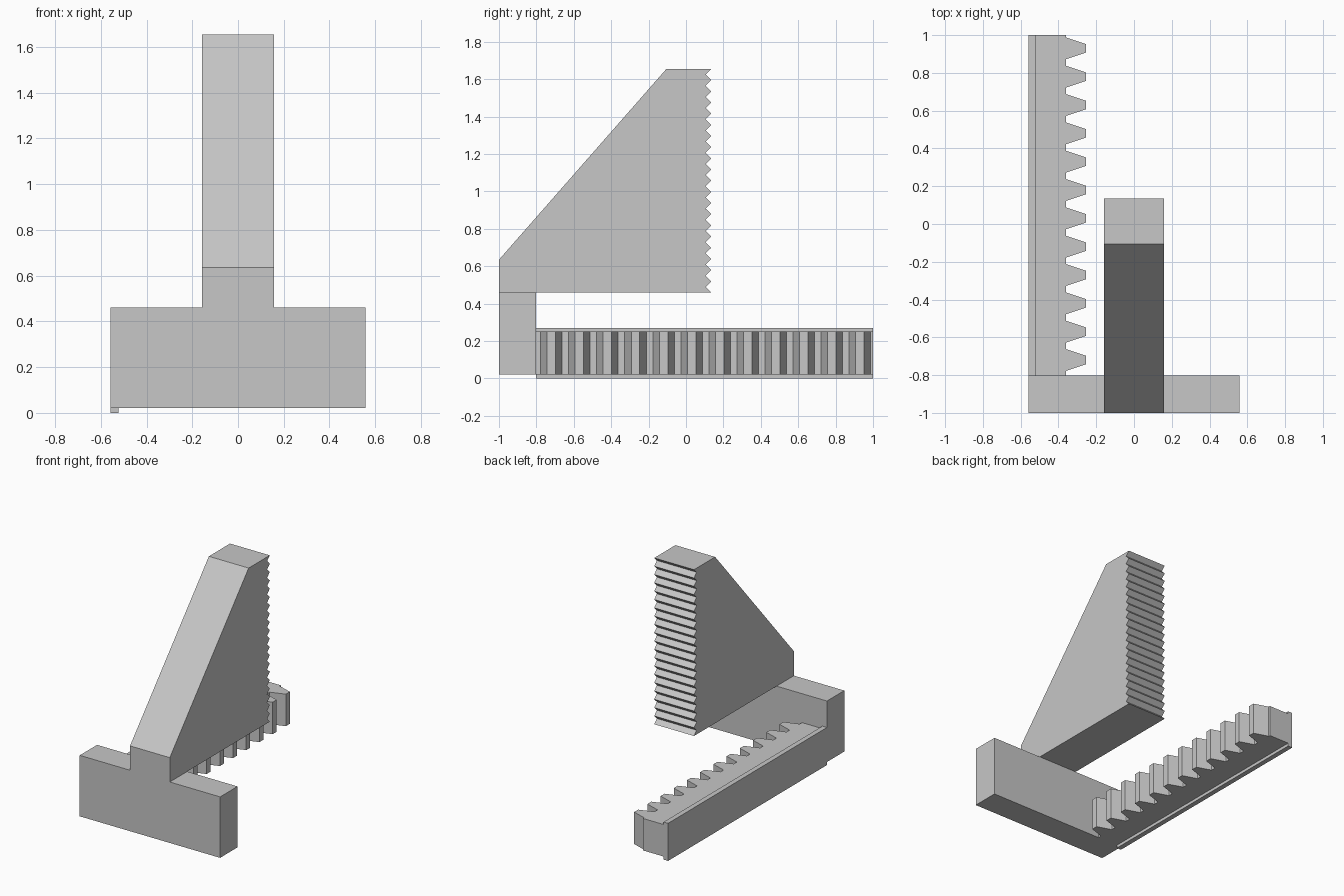
import bpy
import bmesh
from mathutils import Vector

cube = bpy.data.objects.get("Cube")
if cube:
    bpy.data.objects.remove(cube, do_unlink=True)

GREY = (0.57, 0.57, 0.57, 1.0)
grey = bpy.data.materials.new("plain grey")
grey.use_nodes = True
grey.diffuse_color = GREY
grey.node_tree.nodes["Principled BSDF"].inputs["Base Color"].default_value = GREY


def prism(name, outline, direction):
    """Extrude a closed 3D outline along a direction vector."""
    bm = bmesh.new()
    face = bm.faces.new([bm.verts.new(p) for p in outline])
    result = bmesh.ops.extrude_face_region(bm, geom=[face])
    moved = [g for g in result["geom"] if isinstance(g, bmesh.types.BMVert)]
    bmesh.ops.translate(bm, verts=moved, vec=Vector(direction))
    bmesh.ops.recalc_face_normals(bm, faces=bm.faces)
    mesh = bpy.data.meshes.new(name)
    bm.to_mesh(mesh)
    bm.free()
    mesh.materials.append(grey)
    obj = bpy.data.objects.new(name, mesh)
    bpy.context.collection.objects.link(obj)
    return obj


def box(name, low, high):
    (x0, y0, z0), (x1, y1, z1) = low, high
    base = [(x0, y0, z0), (x1, y0, z0), (x1, y1, z0), (x0, y1, z0)]
    return prism(name, base, (0, 0, z1 - z0))


HALF_WIDTH = 0.558
PLATE_BACK = -0.803
UNDERSIDE = 0.022

# Front cross plate
box("front_plate", (-HALF_WIDTH, -1, UNDERSIDE), (HALF_WIDTH, PLATE_BACK, 0.46))

# Sloped jaw with a serrated back face
JAW_HALF, JAW_LOW, JAW_TOP = 0.158, 0.46, 1.655
GRIP_TIP, GRIP_ROOT, GRIPS = 0.135, 0.105, 20
step = (JAW_TOP - JAW_LOW) / GRIPS
jaw = [(-1, JAW_LOW), (GRIP_TIP, JAW_LOW)]
for i in range(GRIPS):
    z = JAW_LOW + i * step
    jaw += [(GRIP_ROOT, z + step / 2), (GRIP_TIP, z + step)]
jaw += [(-0.105, JAW_TOP), (-1, 0.635)]
prism("serrated_jaw", [(-JAW_HALF, y, z) for y, z in jaw], (2 * JAW_HALF, 0, 0))

# Taller guide rail along the outer side of the rack
RAIL_INNER = -0.522
box("guide_rail", (-HALF_WIDTH, PLATE_BACK, 0), (RAIL_INNER, 1, 0.27))

# Gear rack with tapered teeth facing inward
ROOT_X, TIP_X = -0.36, -0.255
TEETH, PITCH, FIRST = 12, 0.15, -0.72
BASE_HALF, TIP_HALF = 0.0575, 0.0225
rack = [(RAIL_INNER, 1), (RAIL_INNER, PLATE_BACK), (ROOT_X, PLATE_BACK)]
for i in range(TEETH):
    y = FIRST + i * PITCH
    rack += [(ROOT_X, y - BASE_HALF), (TIP_X, y - TIP_HALF),
             (TIP_X, y + TIP_HALF), (ROOT_X, y + BASE_HALF)]
rack.append((ROOT_X, 1))
prism("gear_rack", [(x, y, UNDERSIDE) for x, y in rack], (0, 0, 0.252 - UNDERSIDE))
